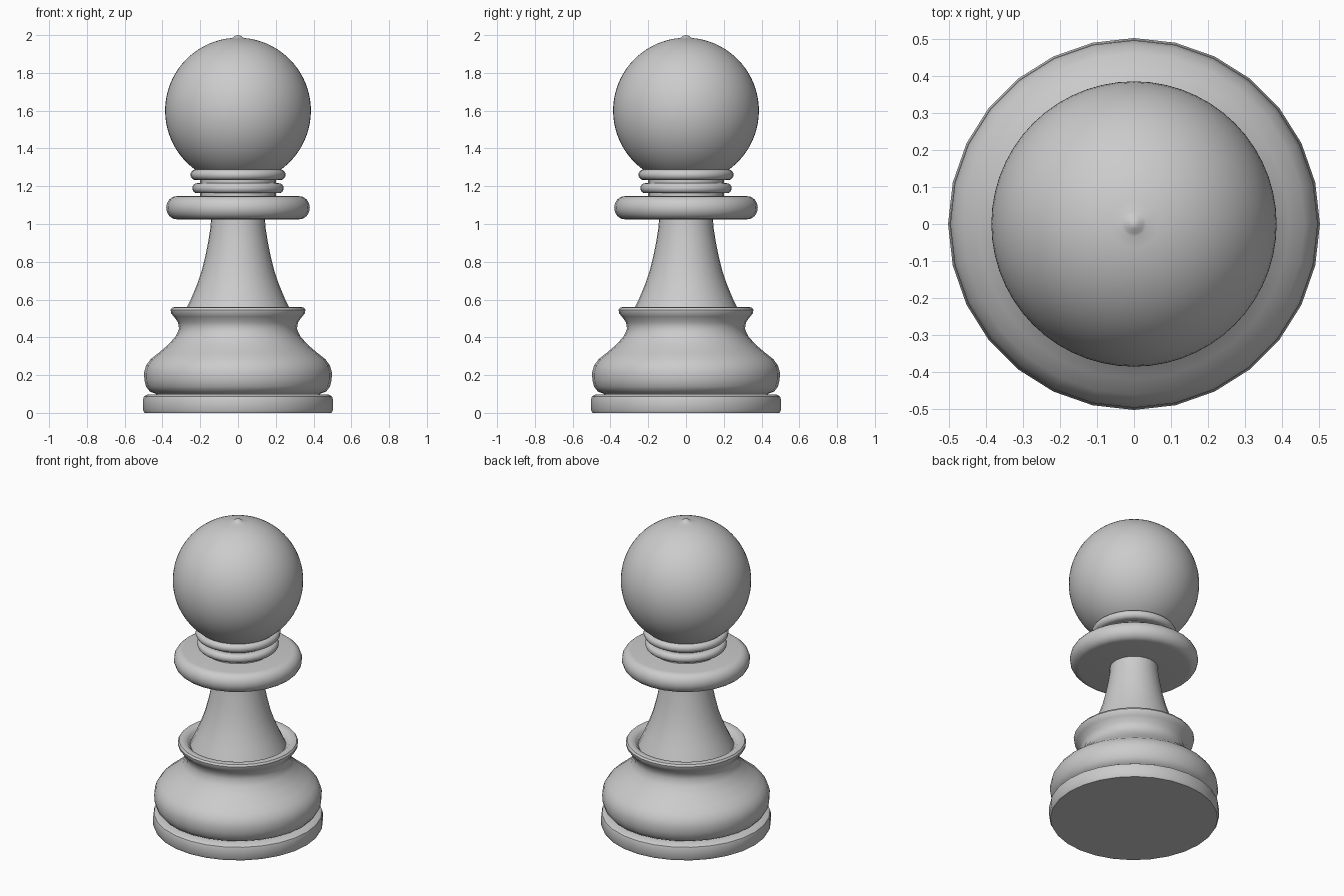
import bpy, math

cube = bpy.data.objects.get("Cube")
if cube:
    bpy.data.objects.remove(cube, do_unlink=True)

# Single pale grey finish
grey = bpy.data.materials.new("pale grey")
grey.use_nodes = True
GREY = (0.6, 0.6, 0.6, 1)
grey.diffuse_color = GREY
grey.node_tree.nodes["Principled BSDF"].inputs["Base Color"].default_value = GREY


def lathe(name, profile, sides):
    """Turn a bottom-to-top (radius, height) profile into a closed solid."""
    verts, faces = [], []
    for r, z in profile:
        for i in range(sides):
            a = math.tau * i / sides
            verts.append((r * math.cos(a), r * math.sin(a), z))
    for k in range(len(profile) - 1):
        for i in range(sides):
            j = (i + 1) % sides
            faces.append((k * sides + i, k * sides + j, (k + 1) * sides + j, (k + 1) * sides + i))
    faces.append(tuple(reversed(range(sides))))
    faces.append(tuple(range(len(verts) - sides, len(verts))))
    mesh = bpy.data.meshes.new(name)
    mesh.from_pydata(verts, [], faces)
    mesh.materials.append(grey)
    obj = bpy.data.objects.new(name, mesh)
    bpy.context.collection.objects.link(obj)
    bpy.ops.object.select_all(action='DESELECT')
    obj.select_set(True)
    bpy.context.view_layer.objects.active = obj
    bpy.ops.object.shade_smooth_by_angle(angle=math.radians(40))
    return obj


def disc(r, z0, z1, round_r, steps=6):
    """Profile of a disc with a rounded edge."""
    h = (z1 - z0) / 2
    pts = []
    for i in range(2 * steps + 1):
        a = math.pi * (i / (2 * steps) - 0.5)
        pts.append((r - round_r + round_r * math.cos(a), (z0 + z1) / 2 + h * math.sin(a)))
    return pts


# Foot: flat underside, softly rounded top edge
lathe("foot", [(0.495, 0), (0.503, 0.015), (0.503, 0.07), (0.498, 0.087),
               (0.483, 0.096), (0.42, 0.098)], 28)

# Bulging body that narrows to a waist and flares to a rim with a shallow trough
lathe("body", [(0.42, 0.09), (0.44, 0.103), (0.467, 0.113), (0.487, 0.14), (0.496, 0.175),
               (0.497, 0.215), (0.487, 0.25), (0.462, 0.285), (0.42, 0.318), (0.37, 0.36),
               (0.33, 0.405), (0.312, 0.445), (0.318, 0.48), (0.34, 0.51), (0.354, 0.527),
               (0.357, 0.545), (0.349, 0.557), (0.335, 0.56), (0.31, 0.557), (0.297, 0.545),
               (0.285, 0.53), (0.25, 0.528)], 28)

# Tapered stem
lathe("stem", [(0.285, 0.525), (0.27, 0.56), (0.246, 0.61), (0.217, 0.68), (0.193, 0.75),
               (0.173, 0.83), (0.157, 0.91), (0.146, 0.98), (0.142, 1.04)], 28)

# Collar, neck and the two neck rings
lathe("collar", disc(0.38, 1.025, 1.147, 0.055), 28)
lathe("neck", [(0.2, 1.13), (0.2, 1.32)], 28)
lathe("lower_ring", disc(0.242, 1.163, 1.216, 0.026), 28)
lathe("upper_ring", disc(0.252, 1.233, 1.288, 0.028), 28)

# Ball head with a small pointed nub
R, CZ = 0.386, 1.6
ball = []
for k in range(33):
    a = math.radians(-60 + 145 * k / 32)
    ball.append((R * math.cos(a), CZ + R * math.sin(a)))
lathe("head", ball + [(0.025, 1.988), (0.014, 1.997), (0.004, 2.0)], 56)
